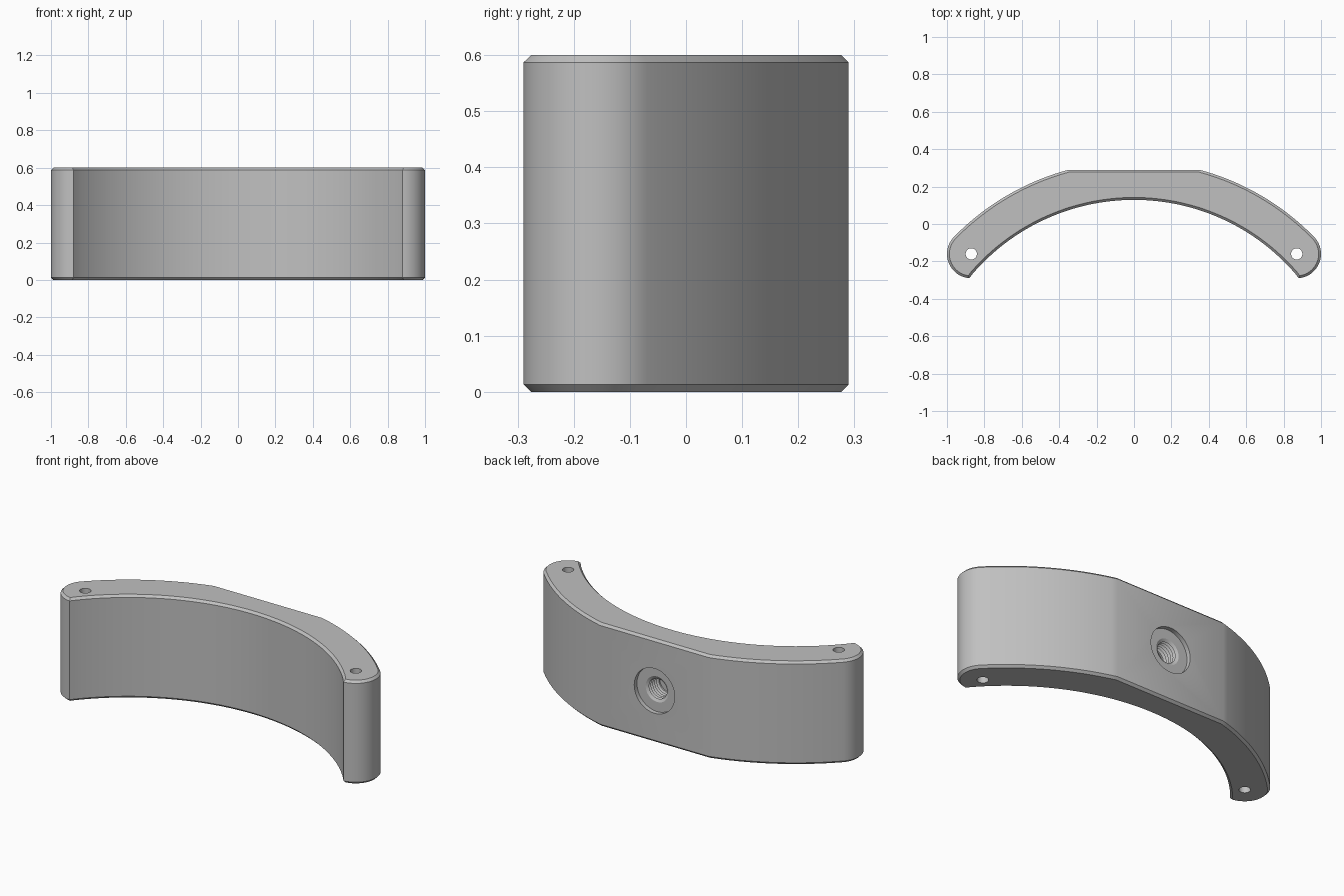
import bpy
import bmesh
from math import sin, cos, atan2, hypot, sqrt, radians, pi, tau
from mathutils import Vector, Matrix

default_cube = bpy.data.objects.get("Cube")
if default_cube:
    bpy.data.objects.remove(default_cube, do_unlink=True)

HEIGHT = 0.6
CHAMFER = 0.013
ARC_Y = -1.01                  # shared centre of the inner and outer arcs
INNER_R = 1.139
TIP_X, TIP_Y, TIP_R = 0.87, -0.16, 0.13
OUTER_R = hypot(TIP_X, TIP_Y - ARC_Y) + TIP_R
FLAT_Y = 0.29
PIN_R = 0.03

grey = bpy.data.materials.new("plain grey")
grey.use_nodes = True
grey.diffuse_color = (0.53, 0.53, 0.53, 1)
grey.node_tree.nodes["Principled BSDF"].inputs["Base Color"].default_value = (0.53, 0.53, 0.53, 1)


def arc(cx, cy, r, start, end, steps):
    angles = [start + (end - start) * i / steps for i in range(steps + 1)]
    return [(cx + r * cos(a), cy + r * sin(a)) for a in angles]


def make_object(name, bm):
    bmesh.ops.recalc_face_normals(bm, faces=bm.faces)
    mesh = bpy.data.meshes.new(name)
    bm.to_mesh(mesh)
    bm.free()
    mesh.materials.append(grey)
    obj = bpy.data.objects.new(name, mesh)
    bpy.context.collection.objects.link(obj)
    return obj


def lathe(name, profile, steps, axis):
    """Spin (radius, distance) points about the given axis through the origin."""
    bm = bmesh.new()
    side = Vector((1, 0, 0))
    verts = [bm.verts.new(side * r + axis * d) for r, d in profile]
    edges = [bm.edges.new(pair) for pair in zip(verts, verts[1:])]
    bmesh.ops.spin(bm, geom=verts + edges, cent=(0, 0, 0), axis=axis,
                   angle=tau, steps=steps, use_duplicate=False)
    bmesh.ops.remove_doubles(bm, verts=bm.verts, dist=0.0001)
    return make_object(name, bm)


def cut(target, cutter):
    mod = target.modifiers.new("cut", "BOOLEAN")
    mod.operation = "DIFFERENCE"
    mod.solver = "EXACT"
    mod.object = cutter
    bpy.context.view_layer.objects.active = target
    bpy.ops.object.modifier_apply(modifier=mod.name)
    bpy.data.objects.remove(cutter, do_unlink=True)


# Half outline: flat back, outer arc, round tip, inner arc
flat_x = sqrt(OUTER_R ** 2 - (FLAT_Y - ARC_Y) ** 2)
flat_angle = atan2(FLAT_Y - ARC_Y, flat_x)
tip_angle = atan2(TIP_Y - ARC_Y, TIP_X)
tip = arc(TIP_X, TIP_Y, TIP_R, tip_angle, radians(-85.5), 24)
end_angle = atan2(tip[-1][1] - ARC_Y, tip[-1][0])
half = arc(0, ARC_Y, OUTER_R, flat_angle, tip_angle, 20)
half += tip[1:]
half += arc(0, ARC_Y, INNER_R, end_angle, pi / 2, 32)[1:]
outline = half + [(-x, y) for x, y in reversed(half[:-1])]

# Curved block with chamfered top and bottom rims
bm = bmesh.new()
base = bm.faces.new([bm.verts.new((x, y, 0)) for x, y in outline])
extruded = bmesh.ops.extrude_face_region(bm, geom=[base], use_keep_orig=True)
top_verts = [g for g in extruded["geom"] if isinstance(g, bmesh.types.BMVert)]
bmesh.ops.translate(bm, verts=top_verts, vec=(0, 0, HEIGHT))
bmesh.ops.recalc_face_normals(bm, faces=bm.faces)
rims = [e for e in bm.edges if abs(e.verts[0].co.z - e.verts[1].co.z) < 0.001]
bmesh.ops.bevel(bm, geom=rims, offset=CHAMFER, offset_type="OFFSET", segments=1,
                profile=0.5, affect="EDGES", clamp_overlap=False)
block = make_object("curved_block", bm)

# Pin holes through both ends
for x in (-TIP_X, TIP_X):
    pin = lathe("pin_hole_cutter", [(0, -0.1), (PIN_R, -0.1), (PIN_R, HEIGHT + 0.1), (0, HEIGHT + 0.1)],
                32, Vector((0, 0, 1)))
    pin.data.transform(Matrix.Translation((x, TIP_Y, 0)))
    cut(block, pin)

# Shallow round recess with a blind threaded hole in the flat back
RECESS_Y = FLAT_Y - 0.025
PITCH, TURNS = 0.018, 6
MINOR_R, MAJOR_R = 0.058, 0.074
profile = [(0, FLAT_Y + 0.1), (0.13, FLAT_Y + 0.1), (0.13, RECESS_Y), (MAJOR_R, RECESS_Y)]
for i in range(TURNS):
    y = RECESS_Y - i * PITCH
    profile += [(MINOR_R, y - PITCH / 2), (MAJOR_R, y - PITCH)]
profile[-1] = (MINOR_R, profile[-1][1])
profile.append((0, profile[-1][1]))
thread = lathe("threaded_hole_cutter", profile, 48, Vector((0, 1, 0)))
thread.data.transform(Matrix.Translation((0, 0, HEIGHT / 2)))
cut(block, thread)

# Smooth the arcs, keep the edges crisp
bpy.ops.object.select_all(action="DESELECT")
block.select_set(True)
bpy.context.view_layer.objects.active = block
bpy.ops.object.shade_smooth_by_angle(angle=radians(20))
